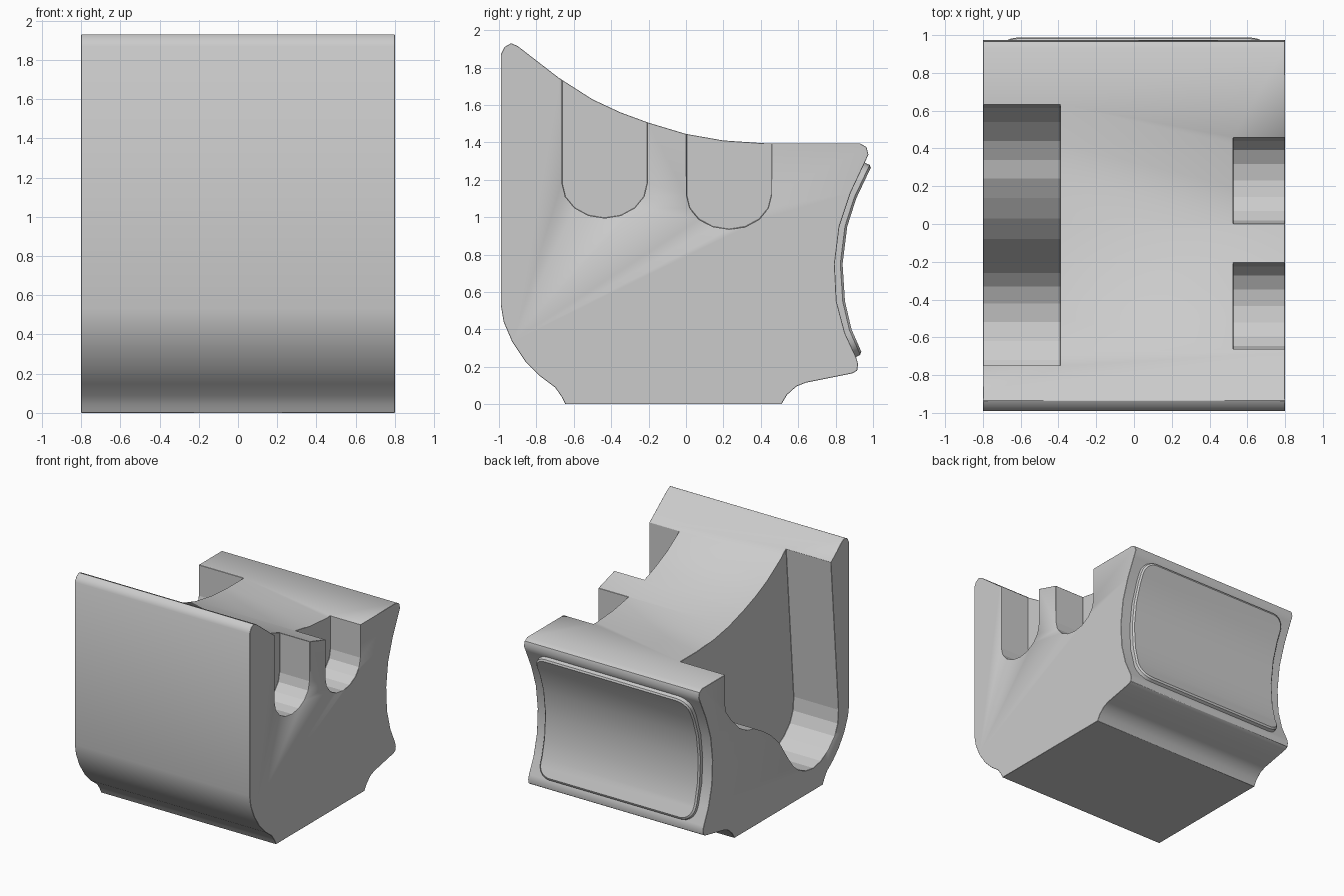
import bpy, bmesh, math

if "Cube" in bpy.data.objects:
    bpy.data.objects.remove(bpy.data.objects["Cube"], do_unlink=True)

grey = bpy.data.materials.new("plain grey")
grey.use_nodes = True
grey.diffuse_color = (0.6, 0.6, 0.6, 1)
grey.node_tree.nodes["Principled BSDF"].inputs["Base Color"].default_value = (0.6, 0.6, 0.6, 1)


def prism(name, profile, x0, x1):
    """Extrude a closed (y, z) profile from x0 to x1."""
    bm = bmesh.new()
    base = bm.faces.new([bm.verts.new((x0, y, z)) for y, z in profile])
    new = bmesh.ops.extrude_face_region(bm, geom=[base])["geom"]
    for v in new:
        if isinstance(v, bmesh.types.BMVert):
            v.co.x = x1
    bmesh.ops.recalc_face_normals(bm, faces=bm.faces)
    mesh = bpy.data.meshes.new(name)
    bm.to_mesh(mesh)
    bm.free()
    mesh.materials.append(grey)
    obj = bpy.data.objects.new(name, mesh)
    bpy.context.collection.objects.link(obj)
    return obj


def soften(obj, width):
    bev = obj.modifiers.new("edge_chamfer", "BEVEL")
    bev.width = width
    bev.segments = 1
    bev.limit_method = "ANGLE"
    bev.angle_limit = math.radians(50)
    bpy.ops.object.select_all(action="DESELECT")
    obj.select_set(True)
    bpy.context.view_layer.objects.active = obj
    bpy.ops.object.shade_smooth_by_angle(angle=math.radians(38))


def cut(obj, cutter):
    mod = obj.modifiers.new(cutter.name, "BOOLEAN")
    mod.operation = "DIFFERENCE"
    mod.solver = "EXACT"
    mod.object = cutter
    cutter.hide_render = True
    cutter.hide_set(True)


# Body: side profile, from the top of the front wall round to the front curve
body = prism("body", [
    (-.99, 1.87), (-.97, 1.91), (-.935, 1.93), (-.9, 1.915), (-.68, 1.745),
    (-.5, 1.63), (-.35, 1.56), (-.2, 1.505), (0, 1.445), (.2, 1.41), (.42, 1.395),
    (.93, 1.395), (.965, 1.375), (.975, 1.335), (.955, 1.29), (.88, 1.13),
    (.82, .95), (.795, .75), (.805, .55), (.85, .38), (.91, .25), (.92, .215),
    (.915, .18), (.89, .165), (.64, .115), (.59, .095), (.54, .05), (.51, 0),
    (-.645, 0), (-.665, .04), (-.7, .09), (-.78, .15), (-.86, .23), (-.93, .335),
    (-.975, .44), (-.99, .53)], -.8, .8)

# Two round-bottomed slots on the left side
for i, (y, z) in enumerate([(-.435, 1.18), (.23, 1.12)]):
    arc = [(y + .228 * math.cos(a), z - .185 * math.sin(a))
           for a in (math.pi * k / 8 for k in range(9))]
    cut(body, prism(f"slot_cutter_{i + 1}", [(y + .228, 2.2)] + arc + [(y - .228, 2.2)], .525, 1))

# Stepped pocket on the right side: shallow shelf flowing into a deep trough
cut(body, prism("pocket_cutter", [
    (.63, 2.2), (.63, 1.14), (.615, 1.08), (.54, .98), (.44, .88), (.34, .825),
    (.24, .8), (.137, .74), (.03, .665), (-.08, .56), (-.2, .38), (-.26, .3),
    (-.33, .24), (-.42, .2), (-.52, .185), (-.62, .205), (-.72, .26), (-.8, .34),
    (-.84, .43), (-.85, .54), (-.75, 1.8), (-.75, 2.2)], -1, -.39))
soften(body, .01)

# Curved back panel with rounded corners
curve = [(.993, 1.275), (.91, 1.1), (.862, .95), (.837, .75), (.85, .55), (.885, .4), (.942, .27)]
inner = [(.93, 1.302), (.86, 1.13), (.8, .96), (.775, .75), (.79, .54), (.83, .37), (.885, .24)]
panel = prism("back_panel", curve + inner[::-1], -.71, .71)
bm = bmesh.new()
bm.from_mesh(panel.data)
n = len(curve)
bm.verts.ensure_lookup_table()
ends = {round(p[1], 3) for p in (curve[0], curve[-1], inner[0], inner[-1])}
corners = [e for e in bm.edges
           if all(round(v.co.z, 3) in ends for v in e.verts)
           and abs(e.verts[0].co.x - e.verts[1].co.x) < .01 and e.calc_length() < .1]
bmesh.ops.bevel(bm, geom=corners, offset=.11, segments=5, profile=.5, affect="EDGES")
bm.to_mesh(panel.data)
bm.free()
soften(panel, .012)
